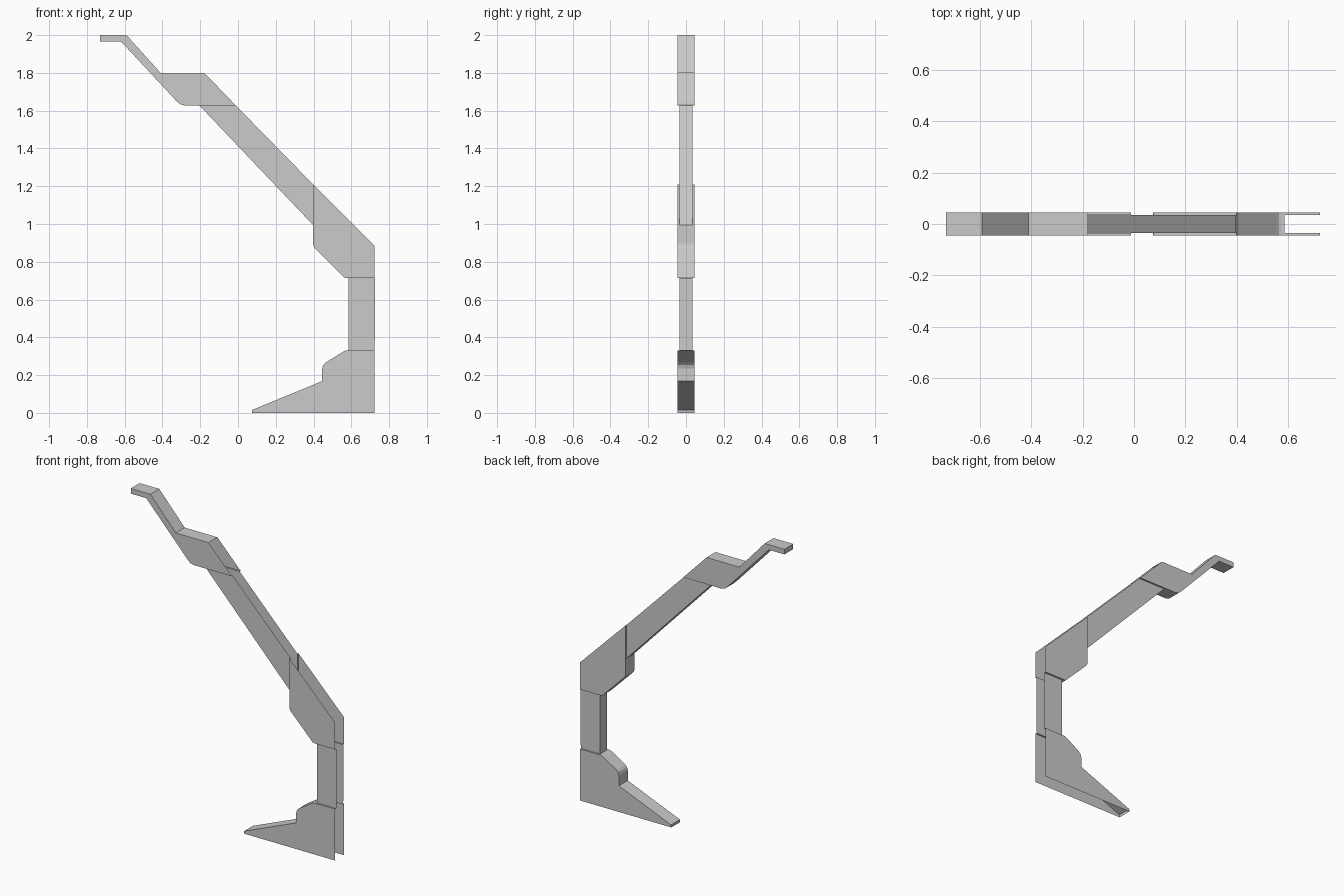
import bpy, bmesh

if "Cube" in bpy.data.objects:
    bpy.data.objects.remove(bpy.data.objects["Cube"])

WIDE, NARROW = 0.045, 0.035


def shell(name, walls, open_edge, w, ledges=()):
    """Open-backed channel: walls is the closed run of an anticlockwise (x, z)
    outline, open_edge finishes the outline without walls, ledges are thin
    steps from the wide casing to the narrow channel."""
    bm = bmesh.new()
    outline = walls + open_edge
    near = [bm.verts.new((x, -w, z)) for x, z in outline]
    far = [bm.verts.new((x, w, z)) for x, z in outline]
    bm.faces.new(near)
    bm.faces.new(far[::-1])
    for i in range(len(walls) - 1):
        bm.faces.new((near[i], far[i], far[i + 1], near[i + 1]))
    for (ax, az), (bx, bz) in ledges:
        for lo, hi in ((-WIDE, -NARROW), (NARROW, WIDE)):
            bm.faces.new([bm.verts.new(c) for c in (
                (ax, lo, az), (ax, hi, az), (bx, hi, bz), (bx, lo, bz))])
    bmesh.ops.remove_doubles(bm, verts=bm.verts, dist=1e-5)
    mesh = bpy.data.meshes.new(name)
    bm.to_mesh(mesh)
    bm.free()
    obj = bpy.data.objects.new(name, mesh)
    bpy.context.collection.objects.link(obj)
    return obj


# Joints where the narrow channels enter the wide casings
arm_top_in, arm_top_out = (-0.205, 1.628), (-0.012, 1.628)
arm_low_in, arm_low_out = (0.397, 0.995), (0.397, 1.21)
leg_top_in, leg_top_out = (0.585, 0.713), (0.722, 0.713)
leg_low_in, leg_low_out = (0.585, 0.33), (0.722, 0.33)

# Upper bracket with the stepped tip
shell("upper_bracket",
      [(-0.178, 1.80), (-0.41, 1.80), (-0.59, 2.0), (-0.73, 2.0),
       (-0.73, 1.967), (-0.62, 1.967), (-0.325, 1.65), (-0.308, 1.635),
       (-0.285, 1.628), arm_top_in],
      [arm_top_out], WIDE, [(arm_top_in, arm_top_out)])

# Sloping channel
shell("sloping_arm", [arm_top_in, arm_low_in],
      [arm_low_out, arm_top_out], NARROW)

# Elbow casing
shell("elbow",
      [arm_low_in, (0.397, 0.897), (0.399, 0.885), (0.407, 0.872),
       (0.553, 0.725), (0.563, 0.716), (0.575, 0.713), leg_top_in],
      [leg_top_out, (0.722, 0.885), arm_low_out], WIDE,
      [(arm_low_out, arm_low_in), (leg_top_in, leg_top_out)])

# Upright channel
shell("upright_leg", [leg_top_in, leg_low_in],
      [leg_low_out, (0.725, 0.41), (0.725, 0.713)], NARROW)

# Foot casing with the long toe
shell("foot",
      [leg_low_in, (0.57, 0.33), (0.555, 0.323), (0.465, 0.267),
       (0.451, 0.253), (0.445, 0.235), (0.445, 0.168),
       (0.075, 0.016), (0.073, 0.0)],
      [(0.722, 0.0), leg_low_out], WIDE, [(leg_low_out, leg_low_in)])
